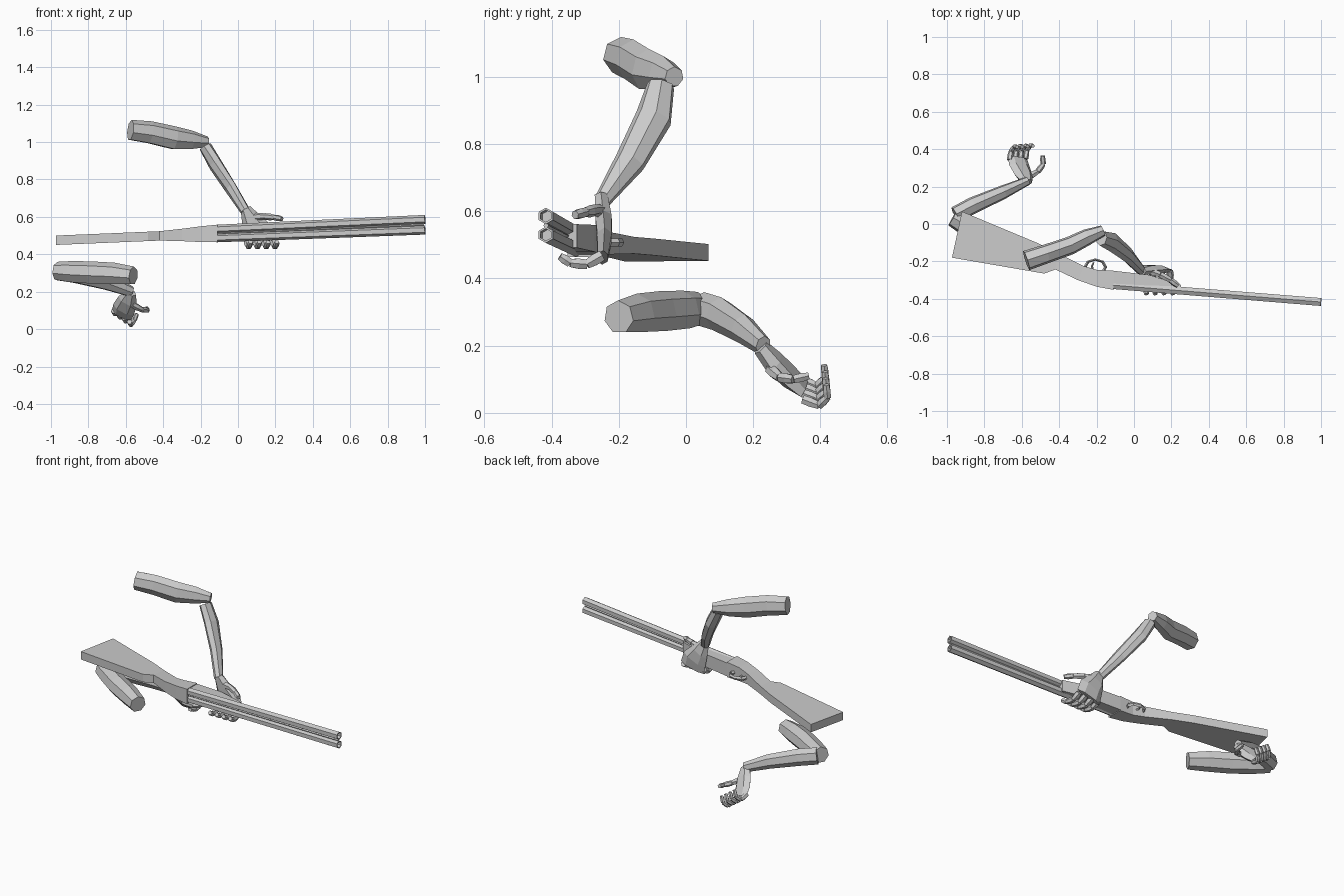
import bpy, bmesh, math
from mathutils import Vector as V


def skin(name, rings):
    """Join equal point rings into one closed flat-faced body."""
    bm = bmesh.new()
    loops = [[bm.verts.new(p) for p in r] for r in rings]
    n = len(loops[0])
    for a, b in zip(loops, loops[1:]):
        for i in range(n):
            j = (i + 1) % n
            bm.faces.new((a[i], a[j], b[j], b[i]))
    bm.faces.new(loops[0])
    bm.faces.new(loops[-1])
    bmesh.ops.recalc_face_normals(bm, faces=bm.faces)
    me = bpy.data.meshes.new(name)
    bm.to_mesh(me)
    bm.free()
    ob = bpy.data.objects.new(name, me)
    bpy.context.collection.objects.link(ob)
    return ob


def loft(name, pts, radii, sides=7, up=(0, 0, 1), axis=None):
    """Sweep an elliptical section; radii are (along up, across)."""
    pts = [V(p) for p in pts]
    rings = []
    for i, (p, r) in enumerate(zip(pts, radii)):
        a, b = r if isinstance(r, tuple) else (r, r)
        t = axis or (pts[min(i + 1, len(pts) - 1)] - pts[max(i - 1, 0)])
        t = t.normalized()
        u = V(up)
        u = (u - t * u.dot(t)).normalized()
        w = t.cross(u)
        rings.append([p + u * a * math.cos(k * math.tau / sides)
                      + w * b * math.sin(k * math.tau / sides)
                      for k in range(sides)])
    return skin(name, rings)


def finger(name, base, steps, r):
    """Chain of separate tapered segments."""
    p = V(base)
    for k, s in enumerate(steps):
        q = p + V(s)
        up = (1, 0, 0) if abs(V(s).normalized().x) < 0.8 else (0, 0, 1)
        loft(f"{name}_segment_{k + 1}", [p, p.lerp(q, 0.5), q],
             [r, r * 1.08, r * 0.85], 6, up)
        p, r = q, r * 0.9


def gun_z(x):
    return 0.516 + 0.042 * x


def slab(name, sections):
    """Box sections (x top, y top, x under, y under, half thickness)."""
    rings = []
    for xa, ya, xb, yb, h in sections:
        rings.append([(xa, ya, gun_z(xa) - h), (xb, yb, gun_z(xb) - h),
                      (xb, yb, gun_z(xb) + h), (xa, ya, gun_z(xa) + h)])
    return skin(name, rings)


# Gun lying on its side: stock with comb step and grip, receiver, fore-end
slab("stock", [(-0.973, -0.18, -0.92, 0.067, 0.025),
               (-0.48, -0.265, -0.52, -0.10, 0.025),
               (-0.42, -0.243, -0.41, -0.155, 0.025),
               (-0.30, -0.30, -0.27, -0.225, 0.033)])
slab("receiver", [(-0.30, -0.30, -0.27, -0.225, 0.033),
                  (-0.20, -0.335, -0.20, -0.245, 0.042),
                  (-0.11, -0.352, -0.11, -0.25, 0.047)])
slab("fore_end", [(-0.11, -0.33, -0.11, -0.25, 0.042),
                  (0.08, -0.34, 0.08, -0.272, 0.04),
                  (0.25, -0.355, 0.25, -0.325, 0.035)])

# Pair of hollow hexagonal barrels with a rib between them
breech, muzzle = V((-0.115, -0.327, gun_z(-0.115))), V((1.0, -0.417, gun_z(1.0)))
ax = muzzle - breech
for side, label in ((1, "upper"), (-1, "lower")):
    a = breech + V((0, 0, 0.0235 * side))
    b = muzzle + V((0, 0, 0.028 * side))
    loft(f"{label}_barrel", [a, b, b, b.lerp(a, 0.06)],
         [0.0235, 0.0245, 0.018, 0.018], 6, axis=ax)
loft("barrel_rib", [breech, muzzle - ax * 0.005], [(0.012, 0.008)] * 2, 4)

# Trigger guard ring and trigger
bpy.ops.mesh.primitive_torus_add(major_segments=8, minor_segments=4,
                                 major_radius=0.05, minor_radius=0.008,
                                 location=(-0.207, -0.23, gun_z(-0.207)))
guard = bpy.context.object
guard.name = "trigger_guard"
guard.scale = (1.1, 0.8, 1.5)
loft("trigger", [(-0.22, -0.25, 0.507), (-0.225, -0.225, 0.507),
                 (-0.215, -0.205, 0.507)], [0.007, 0.006, 0.004], 4)

# Supporting arm: upper arm and forearm
loft("support_upper_arm",
     [(-0.575, -0.195, 1.063), (-0.47, -0.16, 1.05), (-0.34, -0.115, 1.02),
      (-0.25, -0.07, 1.01), (-0.165, -0.035, 1.0)],
     [(0.056, 0.055), (0.062, 0.052), (0.064, 0.05), (0.052, 0.045), (0.03, 0.03)])
loft("support_forearm",
     [(-0.175, -0.075, 0.975), (-0.12, -0.095, 0.88), (-0.035, -0.165, 0.75),
      (0.04, -0.25, 0.63)],
     [(0.035, 0.042), (0.038, 0.056), (0.033, 0.047), (0.027, 0.025)], up=(1, 0, 0))

# Supporting hand wrapped around the fore-end
loft("support_palm",
     [(0.04, -0.252, 0.645), (0.075, -0.245, 0.575), (0.11, -0.243, 0.52),
      (0.125, -0.248, 0.462)],
     [(0.028, 0.022), (0.058, 0.028), (0.08, 0.025), (0.085, 0.018)], 6, (1, 0, 0))
for i in range(4):
    finger(f"support_finger_{i + 1}", (0.05 + 0.047 * i, -0.25, 0.468),
           [(0.005, -0.045, -0.026), (0.008, -0.05, 0.004), (0.004, -0.03, 0.02)],
           0.018)
finger("support_thumb", (0.08, -0.25, 0.60),
       [(0.06, -0.02, 0.003), (0.055, -0.03, -0.006), (0.04, -0.03, -0.008)], 0.019)

# Trigger arm: upper arm and forearm
loft("trigger_upper_arm",
     [(-0.56, -0.20, 0.285), (-0.66, -0.145, 0.295), (-0.78, -0.08, 0.30),
      (-0.89, -0.01, 0.305), (-0.968, 0.035, 0.31)],
     [0.05, 0.06, 0.062, 0.059, 0.05])
loft("trigger_forearm",
     [(-0.955, 0.05, 0.308), (-0.86, 0.10, 0.293), (-0.70, 0.17, 0.25),
      (-0.57, 0.23, 0.20)],
     [(0.052, 0.045), (0.052, 0.046), (0.044, 0.038), (0.03, 0.024)])

# Open cupped hand, palm upward
loft("trigger_palm",
     [(-0.572, 0.222, 0.195), (-0.59, 0.262, 0.15), (-0.612, 0.31, 0.105),
      (-0.622, 0.35, 0.072)],
     [(0.03, 0.024), (0.055, 0.03), (0.062, 0.026), (0.058, 0.016)], 6, (-0.8, 0, 0.5))
for i in range(4):
    base = V((-0.665, 0.342, 0.098)).lerp(V((-0.58, 0.348, 0.04)), i / 3)
    finger(f"trigger_finger_{i + 1}", base,
           [(0.008, 0.048, -0.018), (0.018, 0.025, 0.024), (0.014, -0.004, 0.038)],
           0.0145)
finger("trigger_thumb", (-0.565, 0.25, 0.13),
       [(0.05, 0.03, -0.025), (0.03, 0.04, -0.005), (-0.004, 0.045, 0.01)], 0.017)
